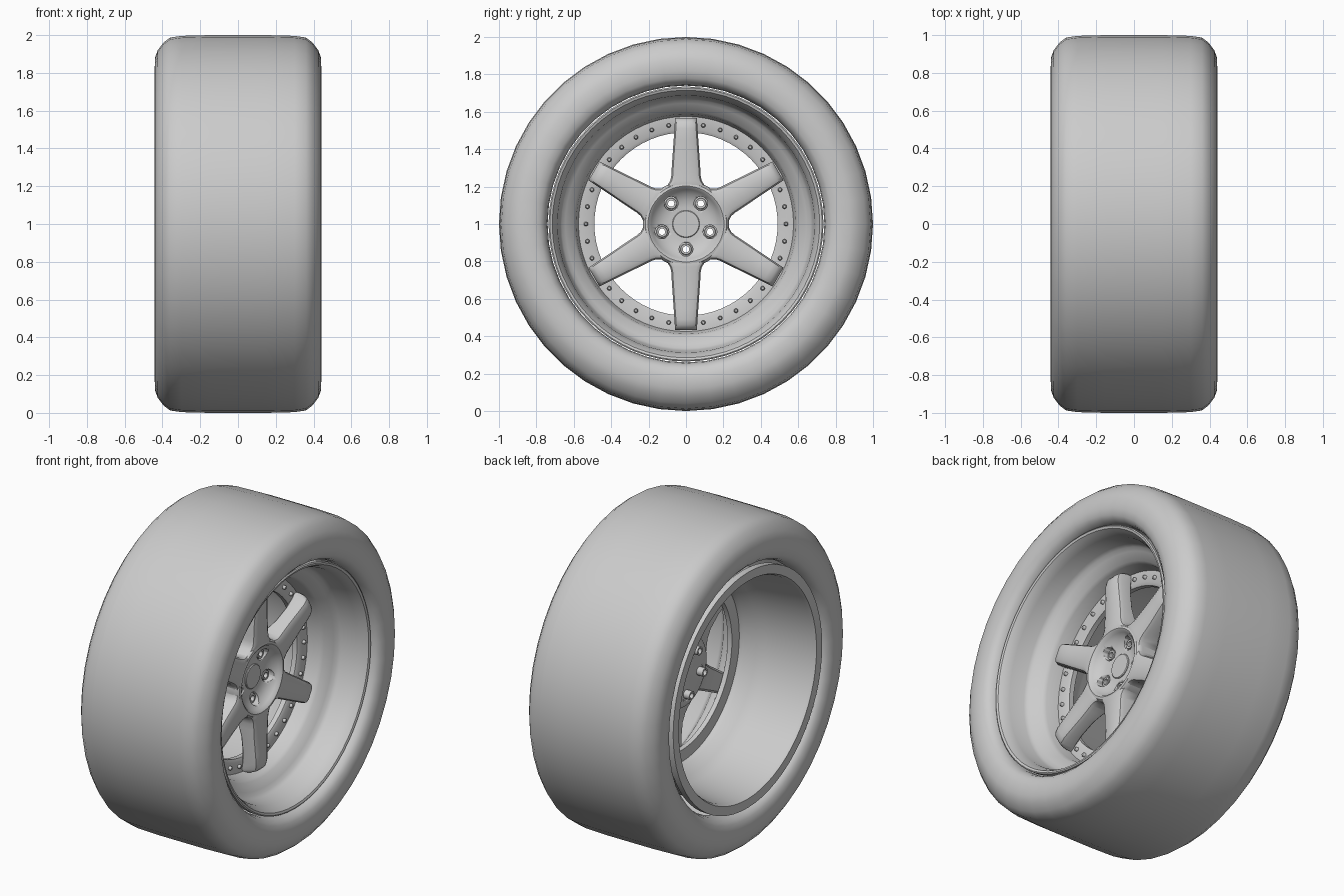
import bpy, bmesh
from math import sin, cos, pi, radians

if "Cube" in bpy.data.objects:
    bpy.data.objects.remove(bpy.data.objects["Cube"])

CZ = 1.0  # axle height; the axle runs along x


def finish(bm, name, angle=35):
    bmesh.ops.remove_doubles(bm, verts=bm.verts, dist=1e-5)
    bmesh.ops.recalc_face_normals(bm, faces=bm.faces)
    me = bpy.data.meshes.new(name)
    bm.to_mesh(me)
    bm.free()
    ob = bpy.data.objects.new(name, me)
    bpy.context.collection.objects.link(ob)
    bpy.ops.object.select_all(action='DESELECT')
    ob.select_set(True)
    bpy.context.view_layer.objects.active = ob
    bpy.ops.object.shade_smooth_by_angle(angle=radians(angle))
    return ob


def lathe(bm, profile, n, closed=True, cy=0.0, cz=0.0):
    """Spin (x, radius) points around an axis parallel to x."""
    rings = []
    for k in range(n):
        a = 2 * pi * k / n
        rings.append([bm.verts.new((x, cy + r * cos(a), CZ + cz + r * sin(a)))
                      for x, r in profile])
    m = len(profile)
    for k in range(n):
        p, q = rings[k], rings[(k + 1) % n]
        for i in range(m if closed else m - 1):
            j = (i + 1) % m
            if profile[i][1] == 0 and profile[j][1] == 0:
                continue
            bm.faces.new((p[i], p[j], q[j], q[i]))


def lathe_part(name, profile, n, closed=True, spots=((0, 0),), angle=35):
    bm = bmesh.new()
    for cy, cz in spots:
        lathe(bm, profile, n, closed, cy, cz)
    return finish(bm, name, angle)


def circle(radius, count, start):
    return [(radius * cos(start + 2 * pi * k / count),
             radius * sin(start + 2 * pi * k / count)) for k in range(count)]


# Tire: half profile mirrored across the tread centre, with an inner liner
half = [(0.15, 1.0), (0.30, 0.996), (0.36, 0.987), (0.395, 0.96), (0.425, 0.92),
        (0.44, 0.88), (0.441, 0.82), (0.43, 0.78), (0.41, 0.757), (0.38, 0.745),
        (0.34, 0.74), (0.34, 0.78), (0.38, 0.86), (0.32, 0.94)]
tire = half + [(-x, r) for x, r in reversed(half)]
lathe_part("tire", tire, 44, angle=45)

# Rim barrel: deep stepped lip on the right, long tapered barrel on the left
rim = [(0.36, 0.735), (0.39, 0.735), (0.395, 0.728), (0.39, 0.715), (0.37, 0.703),
       (0.33, 0.687), (0.235, 0.677), (0.215, 0.665), (0.20, 0.645), (0.165, 0.60),
       (0.145, 0.588), (0.07, 0.575), (0.03, 0.562), (0.0, 0.57), (-0.06, 0.60),
       (-0.11, 0.625), (-0.40, 0.66), (-0.42, 0.67), (-0.42, 0.725), (-0.38, 0.725),
       (-0.36, 0.69), (-0.12, 0.65), (0.0, 0.61), (0.10, 0.61), (0.20, 0.68),
       (0.24, 0.70), (0.34, 0.715)]
lathe_part("rim_barrel", rim, 64)

# Flange ring with its small bolts
lathe_part("flange_ring", [(0.07, 0.58), (0.07, 0.508), (0.06, 0.49),
                           (0.03, 0.49), (0.03, 0.58)], 64)
lathe_part("flange_bolts", [(0.06, 0), (0.06, 0.012), (0.08, 0.012),
                            (0.087, 0.007), (0.087, 0)], 10,
           spots=circle(0.535, 36, 0))

# Hub with a dished front face
hub = lathe_part("hub", [(0.0, 0), (0.098, 0), (0.098, 0.09), (0.103, 0.125),
                         (0.12, 0.16), (0.145, 0.185), (0.16, 0.194),
                         (0.166, 0.203), (0.163, 0.217), (0.15, 0.228),
                         (0.13, 0.231), (0.03, 0.231), (0.01, 0.215), (0.0, 0.19)], 60)

# Lug holes cut through the hub
lugs = circle(0.135, 5, -pi / 2)
cutter = lathe_part("lug_hole_cutter", [(-0.1, 0), (-0.1, 0.037), (0.3, 0.037), (0.3, 0)],
                    20, spots=lugs)
cutter.hide_render = True
cutter.hide_viewport = True
cut = hub.modifiers.new("lug_holes", 'BOOLEAN')
cut.object = cutter
cut.operation = 'DIFFERENCE'
cut.solver = 'EXACT'

# Hollow lug nuts, poking out behind the hub
lathe_part("lug_nuts", [(-0.04, 0.017), (-0.04, 0.026), (0.0, 0.026), (0.0, 0.0375),
                        (0.085, 0.0375), (0.09, 0.03), (0.10, 0.028), (0.10, 0.017)],
           20, spots=lugs)

# Centre cap
lathe_part("centre_cap", [(0.06, 0), (0.06, 0.073), (0.102, 0.073),
                          (0.106, 0.069), (0.106, 0)], 40)

# Spokes: rows of (distance out, half width, front x, back x), lofted
rows = [(0.199, 0.114, 0.160, 0.02), (0.209, 0.098, 0.164, 0.02),
        (0.230, 0.085, 0.166, 0.025), (0.254, 0.079, 0.166, 0.035),
        (0.290, 0.077, 0.166, 0.05), (0.350, 0.073, 0.166, 0.065),
        (0.450, 0.066, 0.170, 0.07), (0.510, 0.062, 0.172, 0.065),
        (0.540, 0.060, 0.166, 0.06), (0.558, 0.059, 0.152, 0.05),
        (0.568, 0.058, 0.130, 0.05)]
bm = bmesh.new()
for k in range(6):
    a = pi / 2 + k * pi / 3
    loops = []
    for d, w, f, b in rows:
        side = [(b, w - 0.012), (b + 0.012, w), (f - 0.03, w),
                (f - 0.01, w - 0.008), (f, w - 0.028)]
        section = side + [(x, -s) for x, s in reversed(side)]
        loops.append([bm.verts.new((x, d * cos(a) - s * sin(a),
                                    CZ + d * sin(a) + s * cos(a))) for x, s in section])
    n = len(loops[0])
    for p, q in zip(loops, loops[1:]):
        for i in range(n):
            j = (i + 1) % n
            bm.faces.new((p[i], p[j], q[j], q[i]))
    bm.faces.new(loops[0])
    bm.faces.new(loops[-1])
finish(bm, "spokes", 40)
